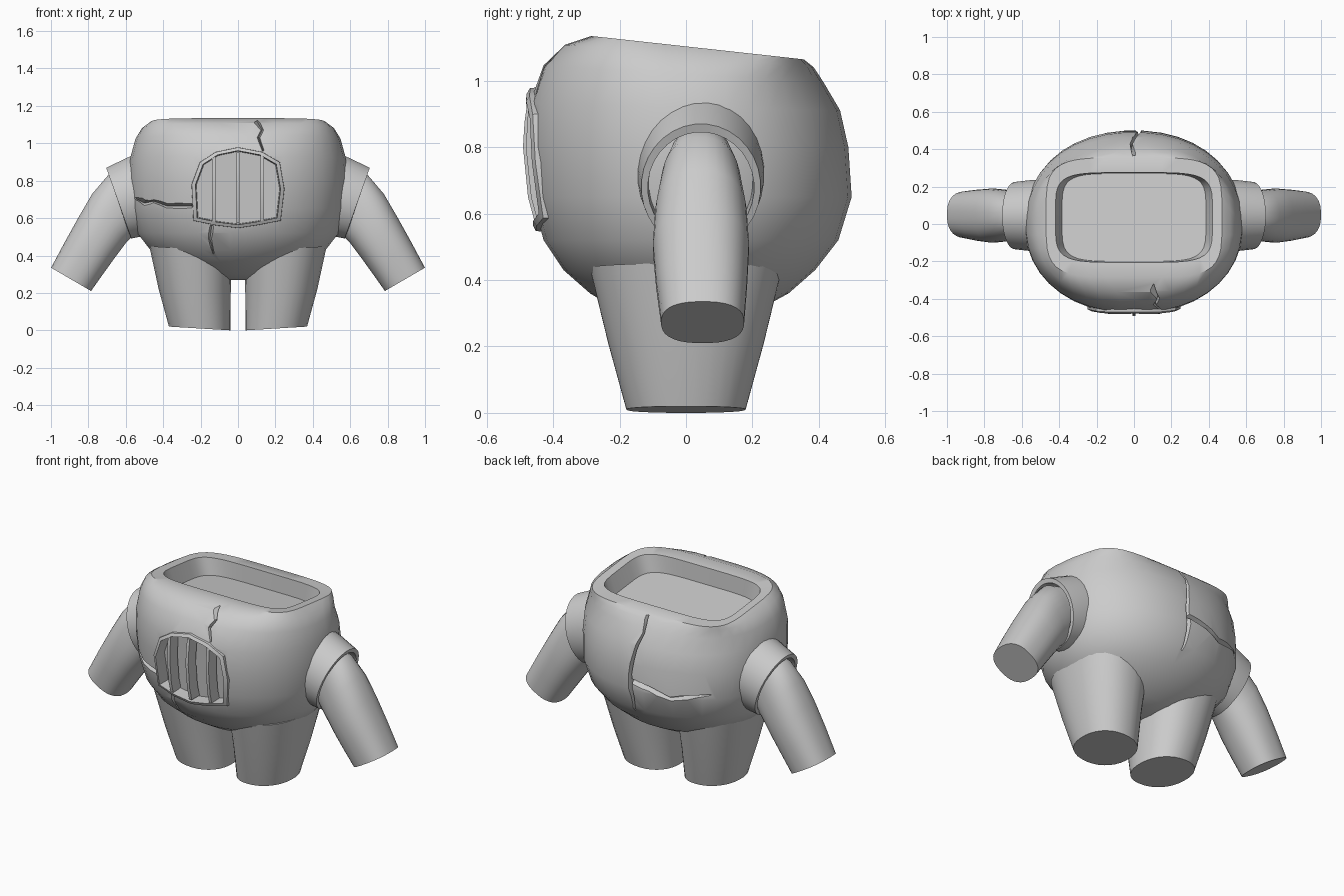
import bpy, bmesh, math
from mathutils import Vector
from mathutils.bvhtree import BVHTree

if "Cube" in bpy.data.objects:
    bpy.data.objects.remove(bpy.data.objects["Cube"])


def oval(p, q, ry, y0=0.0, power=2.0, sides=32, tilt=0.0):
    """Superellipse ring spanning the xz points p and q, with half depth ry."""
    p, q = Vector((p[0], y0, p[1])), Vector((q[0], y0, q[1]))
    c, u, pts = (p + q) / 2, (q - p) / 2, []
    for i in range(sides):
        a = 2 * math.pi * (i + 0.5) / sides
        ca, sa = math.cos(a), math.sin(a)
        v = c + u * math.copysign(abs(ca) ** (2 / power), ca)
        v.y += ry * math.copysign(abs(sa) ** (2 / power), sa)
        v.z -= tilt * v.y
        pts.append(v)
    return pts


def loft(name, rings, cap_start=True, cap_end=True, mirror=False, angle=35):
    bm = bmesh.new()
    rows = [[bm.verts.new(v) for v in r] for r in rings]
    n = len(rows[0])
    for a, b in zip(rows, rows[1:]):
        for i in range(n):
            j = (i + 1) % n
            bm.faces.new((a[i], a[j], b[j], b[i]))
    if cap_start:
        bm.faces.new(rows[0][::-1])
    if cap_end:
        bm.faces.new(rows[-1])
    bmesh.ops.recalc_face_normals(bm, faces=bm.faces)
    me = bpy.data.meshes.new(name)
    bm.to_mesh(me)
    bm.free()
    ob = bpy.data.objects.new(name, me)
    bpy.context.collection.objects.link(ob)
    if mirror:
        ob.modifiers.new("Mirror", 'MIRROR').use_mirror_merge = False
    smooth(ob, angle)
    return ob


def smooth(ob, angle):
    bpy.ops.object.select_all(action='DESELECT')
    ob.select_set(True)
    bpy.context.view_layer.objects.active = ob
    bpy.ops.object.shade_smooth_by_angle(angle=math.radians(angle))


# Body: stacked sections (z, half width, front y, back y, squareness, tilt)
sections = [
    (0.27, 0.12, -0.10, 0.10, 2.0, 0), (0.30, 0.25, -0.19, 0.20, 2.0, 0),
    (0.36, 0.38, -0.29, 0.31, 2.0, 0), (0.43, 0.47, -0.37, 0.39, 2.1, 0),
    (0.52, 0.54, -0.43, 0.46, 2.1, 0), (0.65, 0.575, -0.465, 0.50, 2.15, 0),
    (0.80, 0.585, -0.48, 0.49, 2.15, 0), (0.92, 0.578, -0.472, 0.465, 2.2, 0.02),
    (1.02, 0.55, -0.43, 0.415, 2.4, 0.06), (1.075, 0.515, -0.365, 0.385, 3.0, 0.09),
    (1.103, 0.47, -0.285, 0.355, 4.5, 0.11), (1.10, 0.42, -0.205, 0.275, 5.0, 0.11),
    (1.00, 0.385, -0.20, 0.27, 5.0, 0.11)]
body = loft("body_shell", [
    oval((-x, z), (x, z), (yb - yf) / 2, (yf + yb) / 2, n, 40, t)
    for z, x, yf, yb, n, t in sections])
tree = BVHTree.FromObject(body, bpy.context.evaluated_depsgraph_get())


def surface(x, z, side=-1):
    hit = tree.ray_cast(Vector((x, 2 * side, z)), Vector((0, -side, 0)))[0]
    return hit.y if hit else 0.3 * side


def cut(cutter):
    m = body.modifiers.new("Cut", 'BOOLEAN')
    m.operation, m.solver, m.object = 'DIFFERENCE', 'EXACT', cutter
    bpy.ops.object.select_all(action='DESELECT')
    bpy.context.view_layer.objects.active = body
    body.select_set(True)
    # keep the cut before the smoothing step
    bpy.ops.object.modifier_move_to_index(modifier=m.name, index=0)
    bpy.ops.object.modifier_apply(modifier=m.name)
    bpy.data.objects.remove(cutter)


# Furnace grille: frame and recessed back plate following the belly
outline = [(-0.24, 0.585), (-0.25, 0.78), (-0.205, 0.90), (-0.12, 0.955), (0, 0.98),
           (0.13, 0.955), (0.225, 0.90), (0.25, 0.755), (0.23, 0.585), (0.1, 0.56),
           (0, 0.545), (-0.12, 0.56)]


def hoop(scale, depth):
    pts = []
    for x, z in outline:
        x, z = x * scale, 0.765 + (z - 0.765) * scale
        pts.append(Vector((x, surface(x, z) + depth, z)))
    return pts


cut(loft("hole_cutter", [hoop(0.95, -0.2), hoop(0.95, 0.075)]))
loft("grille_frame", [hoop(1.0, 0.02), hoop(0.99, -0.016), hoop(0.91, -0.02),
                      hoop(0.89, 0.06)], cap_start=False, angle=25)

# Vertical grille bars
for i, x in enumerate((-0.13, 0, 0.13)):
    rings = []
    for k in range(6):
        z = 0.575 + k * (0.36 if x else 0.375) / 5
        y = surface(x, z)
        rings.append([Vector((x + sx * 0.009, y + d, z)) for sx, d in
                      ((-1, -0.012), (1, -0.012), (1, 0.062), (-1, 0.062))])
    loft(f"grille_bar_{i + 1}", rings)


# Cracks: tapered V grooves (path of x, z, half width)
def crack(path, side):
    rings = []
    for i, (x, z, w) in enumerate(path):
        a, b = path[max(i - 1, 0)], path[min(i + 1, len(path) - 1)]
        d = Vector((b[0] - a[0], b[1] - a[1])).normalized()
        y = surface(x, z, side)
        rings.append([Vector((x - d.y * w * 2, y + side * 0.03, z + d.x * w * 2)),
                      Vector((x + d.y * w * 2, y + side * 0.03, z - d.x * w * 2)),
                      Vector((x, y - side * 0.03, z))])
    cut(loft("crack_cutter", rings))


crack([(0.10, 1.12, 0.008), (0.13, 1.07, 0.007), (0.11, 1.03, 0.007), (0.135, 0.96, 0.005)], -1)
crack([(-0.55, 0.705, 0.004), (-0.50, 0.68, 0.014), (-0.45, 0.69, 0.008),
       (-0.38, 0.665, 0.012), (-0.245, 0.665, 0.012)], -1)
crack([(-0.14, 0.56, 0.01), (-0.15, 0.49, 0.008), (-0.13, 0.41, 0.003)], -1)
crack([(0.0, 1.055, 0.008), (-0.015, 0.97, 0.006), (0.01, 0.88, 0.008), (0.03, 0.74, 0.01),
       (0.02, 0.60, 0.01), (0.03, 0.50, 0.004)], 1)
crack([(0.03, 0.70, 0.014), (-0.10, 0.68, 0.014), (-0.22, 0.64, 0.012), (-0.42, 0.68, 0.003)], 1)
smooth(body, 35)

# Shoulder collars: open sleeves with a thick rim
loft("shoulder_collars", [
    oval((0.50, 0.965), (0.45, 0.51), 0.19, 0.045),
    oval((0.59, 0.925), (0.52, 0.50), 0.19, 0.045),
    oval((0.705, 0.87), (0.57, 0.49), 0.18, 0.045),
    oval((0.695, 0.845), (0.58, 0.51), 0.16, 0.045),
    oval((0.56, 0.87), (0.48, 0.53), 0.155, 0.045)], False, False, mirror=True)

# Arms
loft("arms", [
    oval((0.59, 0.86), (0.46, 0.60), 0.10, 0.045, 2.3),
    oval((0.695, 0.83), (0.54, 0.53), 0.12, 0.045, 2.3),
    oval((0.78, 0.73), (0.60, 0.465), 0.138, 0.045, 2.3),
    oval((0.85, 0.61), (0.66, 0.385), 0.145, 0.045, 2.3),
    oval((0.925, 0.475), (0.725, 0.295), 0.137, 0.047, 2.4),
    oval((1.0, 0.335), (0.785, 0.21), 0.125, 0.05, 2.5)], mirror=True)

# Legs
loft("legs", [
    oval((0.37, 0.02), (0.04, 0.0), 0.18, 0.0, 2.2),
    oval((0.425, 0.22), (0.038, 0.2), 0.235, 0.0, 2.2),
    oval((0.475, 0.45), (0.03, 0.42), 0.29, 0.0, 2.3)], mirror=True)
